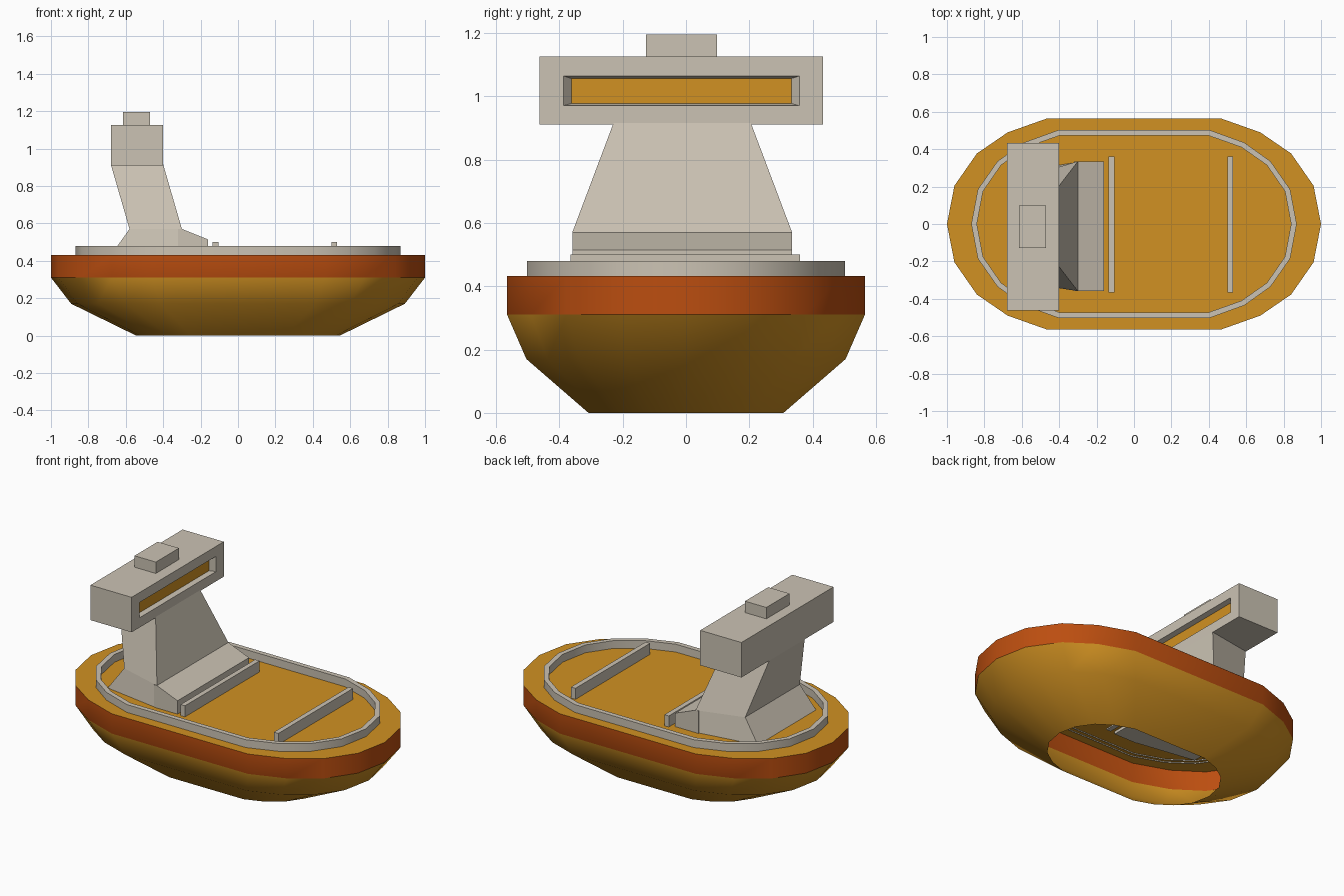
import bpy, bmesh

if "Cube" in bpy.data.objects:
    bpy.data.objects.remove(bpy.data.objects["Cube"])

def material(name, rgb):
    m = bpy.data.materials.new(name)
    m.diffuse_color = (*rgb, 1)
    m.use_nodes = True
    m.node_tree.nodes["Principled BSDF"].inputs["Base Color"].default_value = m.diffuse_color
    return m

AMBER = material("amber", (0.64, 0.285, 0.016))
ORANGE = material("burnt orange", (0.50, 0.076, 0.005))
GREY = material("warm grey", (0.60, 0.545, 0.455))

def finish(name, bm, mats):
    me = bpy.data.meshes.new(name)
    bm.to_mesh(me)
    bm.free()
    for m in mats:
        me.materials.append(m)
    ob = bpy.data.objects.new(name, me)
    bpy.context.collection.objects.link(ob)
    return ob

def mirror_outline(quarter):
    """Full loop from a quarter running from the +x tip to the +y side."""
    half = quarter + [(-x, y) for x, y in reversed(quarter)]
    return half + [(x, -y) for x, y in reversed(half[1:-1])]

def bridge(bm, a, b):
    n = len(a)
    return [bm.faces.new((a[i], a[(i + 1) % n], b[(i + 1) % n], b[i])) for i in range(n)]

def loft(bm, rings):
    """Closed solid through rings of 3D points, bottom to top."""
    loops = [[bm.verts.new(p) for p in r] for r in rings]
    for a, b in zip(loops, loops[1:]):
        bridge(bm, a, b)
    bm.faces.new(loops[0][::-1])
    bm.faces.new(loops[-1])

def box(name, x0, x1, y0, y1, z0, z1):
    bm = bmesh.new()
    q = [(x0, y0), (x1, y0), (x1, y1), (x0, y1)]
    loft(bm, [[(x, y, z) for x, y in q] for z in (z0, z1)])
    return finish(name, bm, [GREY])

# Hull: open-bottomed shell with orange upper band and amber deck
outline = mirror_outline([(1, 0), (0.96, 0.205), (0.84, 0.377), (0.675, 0.49), (0.463, 0.565)])
bm = bmesh.new()
loops = [[bm.verts.new((x * s, y * s, z)) for x, y in outline]
         for s, z in ((0.545, 0), (0.892, 0.17), (1, 0.31), (1, 0.432))]
for k in range(3):
    for f in bridge(bm, loops[k], loops[k + 1]):
        f.material_index = 1 if k == 2 else 0
bm.faces.new(loops[-1])
hull = finish("hull", bm, [AMBER, ORANGE])
bpy.context.view_layer.objects.active = hull
hull.select_set(True)
bpy.ops.object.shade_smooth_by_angle(angle=0.53)
hull.select_set(False)

# Deck rail: raised band following the hull outline
outer = mirror_outline([(0.87, 0), (0.835, 0.185), (0.73, 0.335), (0.59, 0.435), (0.405, 0.502)])
inner = mirror_outline([(0.84, 0), (0.807, 0.175), (0.71, 0.315), (0.575, 0.41), (0.40, 0.472)])
bm = bmesh.new()
ob_, ot, it, ib = [[bm.verts.new((x, y, z)) for x, y in o]
                   for o, z in ((outer, 0.425), (outer, 0.48), (inner, 0.48), (inner, 0.425))]
for a, b in ((ob_, ot), (ot, it), (it, ib)):
    bridge(bm, a, b)
rail = finish("deck_rail", bm, [GREY])
bpy.context.view_layer.objects.active = rail
rail.select_set(True)
bpy.ops.object.shade_smooth_by_angle(angle=0.53)

# Deck bars
for name, x in (("rear_deck_bar", -0.12), ("front_deck_bar", 0.515)):
    box(name, x - 0.015, x + 0.015, -0.365, 0.36, 0.425, 0.50)

# Pedestal: flared foot and neck leaning backwards
CY = -0.012
def ring(xr, wr, zr, xf, wf, zf):
    return [(xr, CY - wr, zr), (xf, CY - wf, zf), (xf, CY + wf, zf), (xr, CY + wr, zr)]
bm = bmesh.new()
loft(bm, [ring(-0.69, 0.285, 0.415, -0.30, 0.347, 0.415),
          ring(-0.58, 0.265, 0.57, -0.30, 0.347, 0.57),
          ring(-0.68, 0.17, 0.915, -0.40, 0.217, 0.915)])
finish("pedestal", bm, [GREY])

# Sloped step in front of the pedestal
bm = bmesh.new()
step = [(-0.32, 0.415), (-0.16, 0.415), (-0.16, 0.514), (-0.30, 0.57), (-0.32, 0.57)]
loft(bm, [[(x, y, z) for x, z in step] for y in (CY + 0.347, CY - 0.347)])
finish("pedestal_step", bm, [GREY])

# Crosswise head with a recessed amber window
def plate(y0, y1, z0, z1, x):
    return [bm.verts.new((x, y, z)) for y, z in ((y0, z0), (y1, z0), (y1, z1), (y0, z1))]
bm = bmesh.new()
back = plate(-0.462, 0.433, 0.91, 1.125, -0.68)
front = plate(-0.462, 0.433, 0.91, 1.125, -0.40)
frame = plate(-0.387, 0.358, 0.97, 1.064, -0.40)
pane = plate(-0.362, 0.333, 0.977, 1.056, -0.43)
for a, b in ((back, front), (front, frame), (frame, pane)):
    bridge(bm, a, b)
bm.faces.new(back[::-1])
bm.faces.new(pane).material_index = 1
bmesh.ops.recalc_face_normals(bm, faces=bm.faces)
finish("head", bm, [GREY, AMBER])

# Small cap on the head
box("head_cap", -0.615, -0.47, -0.127, 0.098, 1.12, 1.195)
